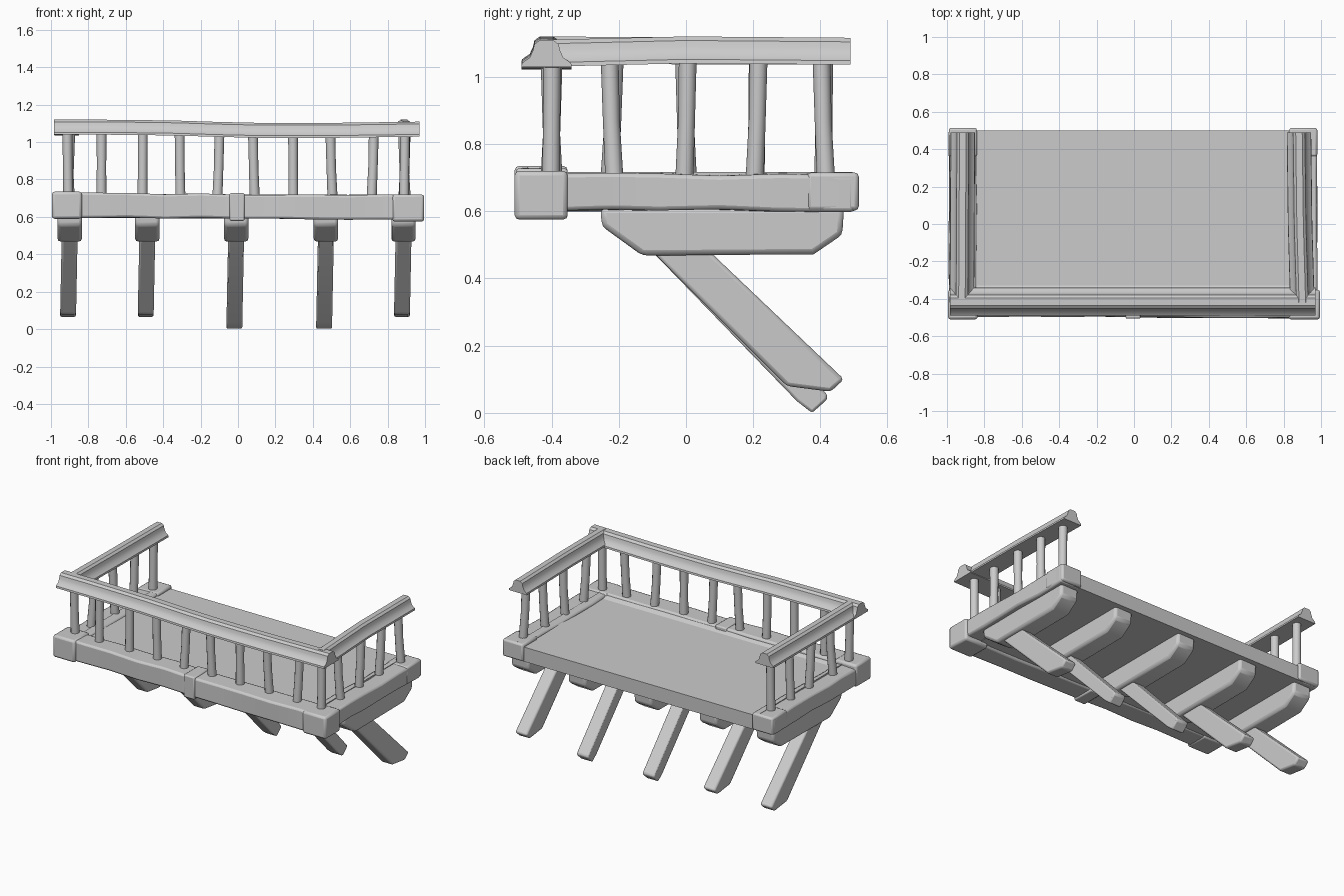
import bpy, bmesh, random
from mathutils import Vector

random.seed(4)
cube = bpy.data.objects.get("Cube")
if cube:
    bpy.data.objects.remove(cube)

mat = bpy.data.materials.new("weathered_grey")
mat.use_nodes = True
GREY = (0.6, 0.6, 0.6, 1)
mat.diffuse_color = GREY
mat.node_tree.nodes["Principled BSDF"].inputs["Base Color"].default_value = GREY


def loft(name, rings, bevel=0.0, angle=35):
    """Skin a list of closed rings, cap both ends, bevel and shade."""
    bm = bmesh.new()
    loops = [[bm.verts.new(p) for p in ring] for ring in rings]
    n = len(loops[0])
    for a, b in zip(loops, loops[1:]):
        for i in range(n):
            j = (i + 1) % n
            bm.faces.new((a[i], a[j], b[j], b[i]))
    bm.faces.new(loops[0])
    bm.faces.new(loops[-1])
    bmesh.ops.recalc_face_normals(bm, faces=bm.faces)
    mesh = bpy.data.meshes.new(name)
    bm.to_mesh(mesh)
    bm.free()
    mesh.materials.append(mat)
    ob = bpy.data.objects.new(name, mesh)
    bpy.context.collection.objects.link(ob)
    bpy.ops.object.select_all(action="DESELECT")
    ob.select_set(True)
    bpy.context.view_layer.objects.active = ob
    if bevel:
        mod = ob.modifiers.new("worn_edges", "BEVEL")
        mod.width, mod.segments = bevel, 2
        mod.limit_method, mod.angle_limit = "ANGLE", 0.6
    bpy.ops.object.shade_smooth_by_angle(angle=angle * 0.01745)
    return ob


def sweep(name, profile, path, bevel=0.0, jitter=0.0):
    """Carry a (sideways, up) profile along a path that follows x or y."""
    run = Vector(path[-1]) - Vector(path[0])
    side = Vector((0, 1, 0)) if abs(run.x) > abs(run.y) else Vector((1, 0, 0))
    rings = []
    for p in path:
        rings.append([Vector(p) + side * (u + random.uniform(-jitter, jitter))
                      + Vector((0, 0, v + random.uniform(-jitter, jitter)))
                      for u, v in profile])
    return loft(name, rings, bevel)


def rect(w, h):
    return [(-w / 2, -h / 2), (w / 2, -h / 2), (w / 2, h / 2), (-w / 2, h / 2)]


def slab(name, outline, x, width, bevel, lean=0.0):
    """Extrude a (y, z) outline across x; lean shifts it sideways lower down."""
    top = max(z for _, z in outline)
    return loft(name, [[(x + s * width / 2 + lean * (top - z), y, z) for y, z in outline]
                       for s in (-1, 1)], bevel)


def box(name, lo, hi, bevel=0.0):
    return loft(name, [[(lo[0], lo[1], z), (hi[0], lo[1], z), (hi[0], hi[1], z),
                        (lo[0], hi[1], z)] for z in (lo[2], hi[2])], bevel)


# Floor slab
box("floor", (-0.88, -0.4, 0.6), (0.88, 0.5, 0.695))

# Front beam, sagging a little towards its left end
steps = 10
sweep("front_beam", rect(0.14, 0.13),
      [(-0.98 + 1.96 * i / steps, -0.425 - 0.008 * i / steps, 0.663 - 0.013 * i / steps)
       for i in range(steps + 1)], 0.012, 0.004)
box("front_beam_band", (-0.045, -0.506, 0.579), (0.035, -0.352, 0.727), 0.008)

# Side beams with corner blocks and rear end caps
for label, s, cx in (("right", -1, -0.915), ("left", 1, 0.905)):
    sweep(label + "_beam", rect(0.145, 0.108),
          [(cx, y, 0.656) for y in (-0.4, -0.22, -0.08, 0.1, 0.28, 0.5)], 0.012, 0.005)
    drop = 0.0 if s > 0 else 0.015
    box(label + "_corner_block", (cx - 0.08, -0.51, 0.575 + drop),
        (cx + 0.09 if s > 0 else cx + 0.08, -0.352, 0.72 + drop), 0.014)
    box(label + "_rear_block", (cx - 0.075, 0.36, 0.602), (cx + 0.075, 0.514, 0.715), 0.012)

# Sloped inner trim where the floor meets the beams
trim = [(-0.02, -0.02), (0.035, -0.02), (0.035, -0.012), (-0.02, 0.012)]
sweep("front_trim", trim, [(-0.87, -0.36, 0.705), (0.87, -0.36, 0.705)])
sweep("right_trim", trim, [(-0.87, -0.36, 0.705), (-0.87, 0.495, 0.705)])
sweep("left_trim", [(-u, v) for u, v in trim], [(0.86, -0.36, 0.705), (0.86, 0.495, 0.705)])

# Moulded handrails: flared foot, hollow flank and rounded crown
half = [(0.075, 0.0), (0.073, 0.012), (0.05, 0.028), (0.04, 0.05), (0.036, 0.068), (0.02, 0.08)]
rail = half + [(-u, v) for u, v in reversed(half)]
drops = (0, 0, -0.002, -0.005, -0.012, -0.017, -0.018, -0.017, -0.014, -0.011)
sweep("front_rail", rail,
      [(-0.985 + 1.955 * i / 9, -0.415, 1.04 + d) for i, d in enumerate(drops)])
narrow = [(u * 0.87, v) for u, v in rail]
sweep("right_rail", narrow, [(-0.92, -0.42, 1.04), (-0.918, 0, 1.037), (-0.915, 0.49, 1.036)])
sweep("left_rail", narrow, [(0.9, -0.42, 1.03), (0.888, 0, 1.04), (0.882, 0.49, 1.036)])


def baluster(name, x, y):
    """Slightly leaning round post from beam to rail."""
    circle = bmesh.new()
    bmesh.ops.create_circle(circle, segments=12, radius=0.027)
    ring = [v.co.copy() for v in circle.verts]
    circle.free()
    lean = random.uniform(-0.008, 0.008)
    loft(name, [[p * k + Vector((x + lean * t, y + lean * t, z)) for p in ring]
                for z, k, t in ((0.69, 1.0, -1), (0.87, 0.93, 0.3), (1.05, 0.98, 1))])


# Balusters
for i, x in enumerate((-0.91, -0.73, -0.51, -0.31, -0.105, 0.085, 0.295, 0.5, 0.72, 0.89)):
    baluster(f"front_baluster_{i + 1}", x, -0.4)
for label, x in (("right", -0.905), ("left", 0.89)):
    for i, y in enumerate((-0.22, 0.0, 0.21, 0.41)):
        baluster(f"{label}_baluster_{i + 1}", x, y)

# Corbels under the floor, each with a slanted brace
corbel = [(-0.255, 0.61), (-0.25, 0.555), (-0.13, 0.468), (0.38, 0.472), (0.465, 0.53), (0.47, 0.61)]
brace = [(-0.12, 0.5), (0.05, 0.5), (0.47, 0.1), (0.43, 0.063), (0.3, 0.08)]
long_brace = [(-0.12, 0.5), (0.02, 0.48), (0.42, 0.055), (0.42, 0.04), (0.375, 0.0), (0.33, 0.035)]
for i, (x, shape) in enumerate(((-0.9, brace), (-0.485, brace), (-0.01, long_brace),
                                (0.47, long_brace), (0.885, brace))):
    slab(f"corbel_{i + 1}", corbel, x, 0.13, 0.016)
    slab(f"brace_{i + 1}", shape, x, 0.085, 0.011, -0.02)
